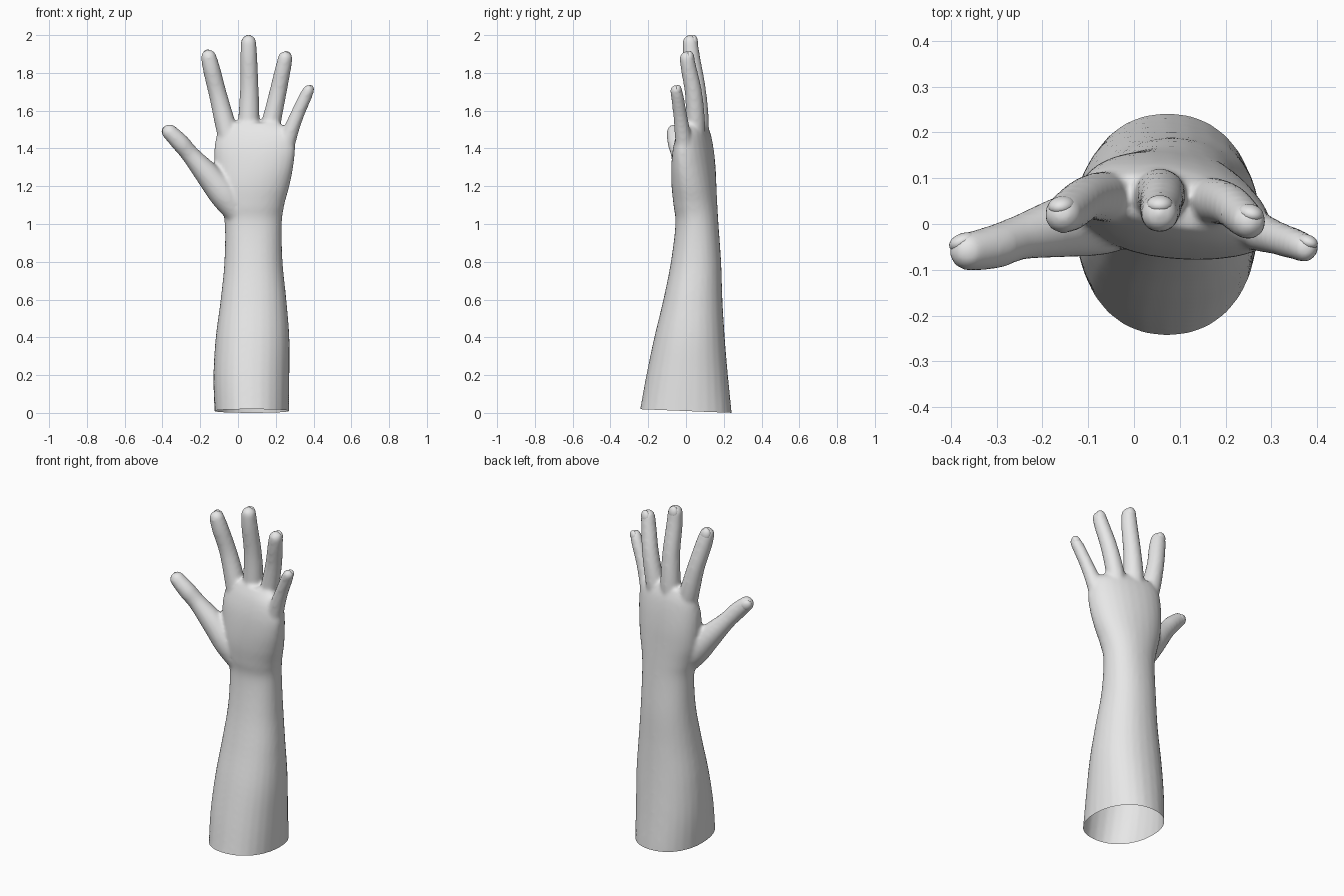
import bpy, bmesh, math
from mathutils import Vector, Matrix

if "Cube" in bpy.data.objects:
    bpy.data.objects.remove(bpy.data.objects["Cube"])

SIDES = 28
skin = bpy.data.materials.new("pale_grey")
skin.diffuse_color = (0.8, 0.8, 0.8, 1)
skin.use_nodes = True
skin.node_tree.nodes["Principled BSDF"].inputs["Base Color"].default_value = skin.diffuse_color


def spline(rows, steps=6):
    """Catmull-Rom interpolation through rows of numbers."""
    out = []
    n = len(rows)
    for i in range(n - 1):
        p = [rows[max(i - 1, 0)], rows[i], rows[i + 1], rows[min(i + 2, n - 1)]]
        for s in range(steps):
            t = s / steps
            out.append([0.5 * (2 * b + (c - a) * t + (2 * a - 5 * b + 4 * c - d) * t * t
                               + (3 * b - a - 3 * c + d) * t ** 3)
                        for a, b, c, d in zip(*p)])
    out.append(list(rows[-1]))
    return out


def loft(bm, rings):
    """Closed skin over a list of rings of points."""
    loops = [[bm.verts.new(p) for p in ring] for ring in rings]
    for a, b in zip(loops, loops[1:]):
        for i in range(SIDES):
            j = (i + 1) % SIDES
            bm.faces.new((a[i], a[j], b[j], b[i]))
    bm.faces.new(loops[0][::-1])
    bm.faces.new(loops[-1])


def body_ring(z, x0, x1, y0, y1, ym, skew):
    """Rounded section with its widest line at ym, tilted by skew."""
    pts = []
    cx, rx = (x0 + x1) / 2, (x1 - x0) / 2
    for i in range(SIDES):
        a = 2 * math.pi * i / SIDES
        c, s = math.cos(a), math.sin(a)
        dx = rx * math.copysign(abs(c) ** 0.92, c)
        dy = (y1 - ym if s > 0 else ym - y0) * math.copysign(abs(s) ** 0.92, s)
        pts.append((cx + dx, ym + dy - skew * dx, z))
    return pts


def frame(tangent, back):
    side = tangent.cross(back).normalized()
    return side, side.cross(tangent).normalized()


def finger(bm, rows, back):
    """Tapered tube with a round tip; returns what is needed to seat a nail."""
    pts = spline(rows)
    rings = []
    for i, row in enumerate(pts):
        p = Vector(row[:3])
        t = (Vector(pts[min(i + 1, len(pts) - 1)][:3])
             - Vector(pts[max(i - 1, 0)][:3])).normalized()
        side, up = frame(t, back)
        ends = [(0, 1)]
        if i == len(pts) - 1:
            ends += [(math.sin(a), math.cos(a)) for a in (0.35, 0.7, 1.05, 1.35, 1.5)]
        for along, k in ends:
            r = row[3]
            rings.append([p + t * r * along + (side * math.cos(q) + up * math.sin(q)) * r * k
                          for q in (2 * math.pi * j / SIDES for j in range(SIDES))])
    loft(bm, rings)
    return p, t, side, up, row[3]


def add_object(name, mesh):
    ob = bpy.data.objects.new(name, mesh)
    bpy.context.collection.objects.link(ob)
    return ob


bm = bmesh.new()

# Forearm, wrist and palm: z, x range, y range, widest y, tilt
body = [
    (-0.06, -0.12, 0.27, -0.26, 0.245, 0.00, 0.0),
    (0.02, -0.125, 0.27, -0.243, 0.24, 0.00, 0.0),
    (0.20, -0.13, 0.272, -0.21, 0.222, 0.01, 0.0),
    (0.40, -0.118, 0.272, -0.168, 0.205, 0.02, 0.0),
    (0.60, -0.092, 0.256, -0.12, 0.193, 0.03, 0.0),
    (0.80, -0.072, 0.236, -0.08, 0.186, 0.05, 0.0),
    (1.00, -0.07, 0.232, -0.056, 0.172, 0.05, 0.0),
    (1.10, -0.09, 0.245, -0.066, 0.166, 0.04, 0.03),
    (1.20, -0.115, 0.272, -0.075, 0.16, 0.03, 0.08),
    (1.30, -0.125, 0.292, -0.073, 0.153, 0.02, 0.13),
    (1.40, -0.125, 0.302, -0.06, 0.14, 0.015, 0.16),
    (1.48, -0.11, 0.288, -0.035, 0.122, 0.025, 0.18),
    (1.535, -0.08, 0.22, 0.0, 0.10, 0.04, 0.18),
]
loft(bm, [body_ring(*row) for row in spline(body)])

# Fingers and thumb: x, y, z, radius along each bone
digits = {
    "index": ([(-0.03, 0.05, 1.38, .055), (-0.065, 0.06, 1.52, .055), (-0.105, 0.055, 1.68, .048),
               (-0.14, 0.03, 1.82, .046), (-0.155, 0.02, 1.883, .041)], (-0.1, 1, 0)),
    "middle": ([(0.05, 0.06, 1.38, .055), (0.057, 0.065, 1.55, .056), (0.06, 0.055, 1.72, .049),
                (0.057, 0.03, 1.88, .045), (0.056, 0.022, 1.961, .041)], (0, 1, 0)),
    "ring": ([(0.15, 0.04, 1.38, .055), (0.175, 0.05, 1.53, .051), (0.21, 0.04, 1.69, .046),
              (0.238, 0.015, 1.82, .042), (0.250, 0.005, 1.877, .039)], (0.2, 1, 0)),
    "little": ([(0.23, 0.0, 1.33, .052), (0.268, -0.015, 1.46, .044), (0.31, -0.03, 1.57, .037),
                (0.355, -0.045, 1.67, .034), (0.373, -0.053, 1.707, .031)], (0.3, 1, 0)),
    "thumb": ([(0.0, 0.02, 1.05, .06), (-0.07, 0.01, 1.15, .077), (-0.15, -0.005, 1.25, .068),
               (-0.25, -0.03, 1.365, .049), (-0.305, -0.05, 1.43, .048),
               (-0.362, -0.06, 1.487, .042)], (-0.5, 0.85, 0)),
}
nails = {name: finger(bm, rows, Vector(back)) for name, (rows, back) in digits.items()}
bmesh.ops.recalc_face_normals(bm, faces=bm.faces)
mesh = bpy.data.meshes.new("parts")
bm.to_mesh(mesh)
bm.free()

# Fuse the parts into one soft skin
arm = add_object("hand_and_forearm", mesh)
fuse = arm.modifiers.new("fuse", 'REMESH')
fuse.mode = 'VOXEL'
fuse.voxel_size = 0.01
soft = arm.modifiers.new("soften", 'SMOOTH')
soft.factor = 0.5
soft.iterations = 8
dg = bpy.context.evaluated_depsgraph_get()
fused = bpy.data.meshes.new_from_object(arm.evaluated_get(dg))
arm.modifiers.clear()
arm.data = fused

# Open, slightly slanted cut at the elbow end
bm = bmesh.new()
bm.from_mesh(fused)
bmesh.ops.bisect_plane(bm, geom=bm.verts[:] + bm.edges[:] + bm.faces[:], dist=1e-5,
                       plane_co=(0, 0, 0.01), plane_no=(0, 0.04, 1), clear_inner=True)
for f in bm.faces:
    f.smooth = True
    f.material_index = 0
bm.to_mesh(fused)
bm.free()
fused.materials.clear()
fused.materials.append(skin)

# Nails: curved shells seated on the back of each tip
for name, (p, t, side, up, r) in nails.items():
    bm = bmesh.new()
    bmesh.ops.create_uvsphere(bm, u_segments=20, v_segments=12, radius=1)
    c = p + up * r * 0.5 + t * r * 0.05
    axes = Matrix((side * r * 0.72, t * r * 0.9, up * r * 0.5)).transposed().to_4x4()
    bmesh.ops.transform(bm, matrix=Matrix.Translation(c) @ axes, verts=bm.verts)
    bmesh.ops.recalc_face_normals(bm, faces=bm.faces)
    for f in bm.faces:
        f.smooth = True
    mesh = bpy.data.meshes.new(name + "_nail")
    bm.to_mesh(mesh)
    bm.free()
    mesh.materials.append(skin)
    add_object(name + "_nail", mesh)
